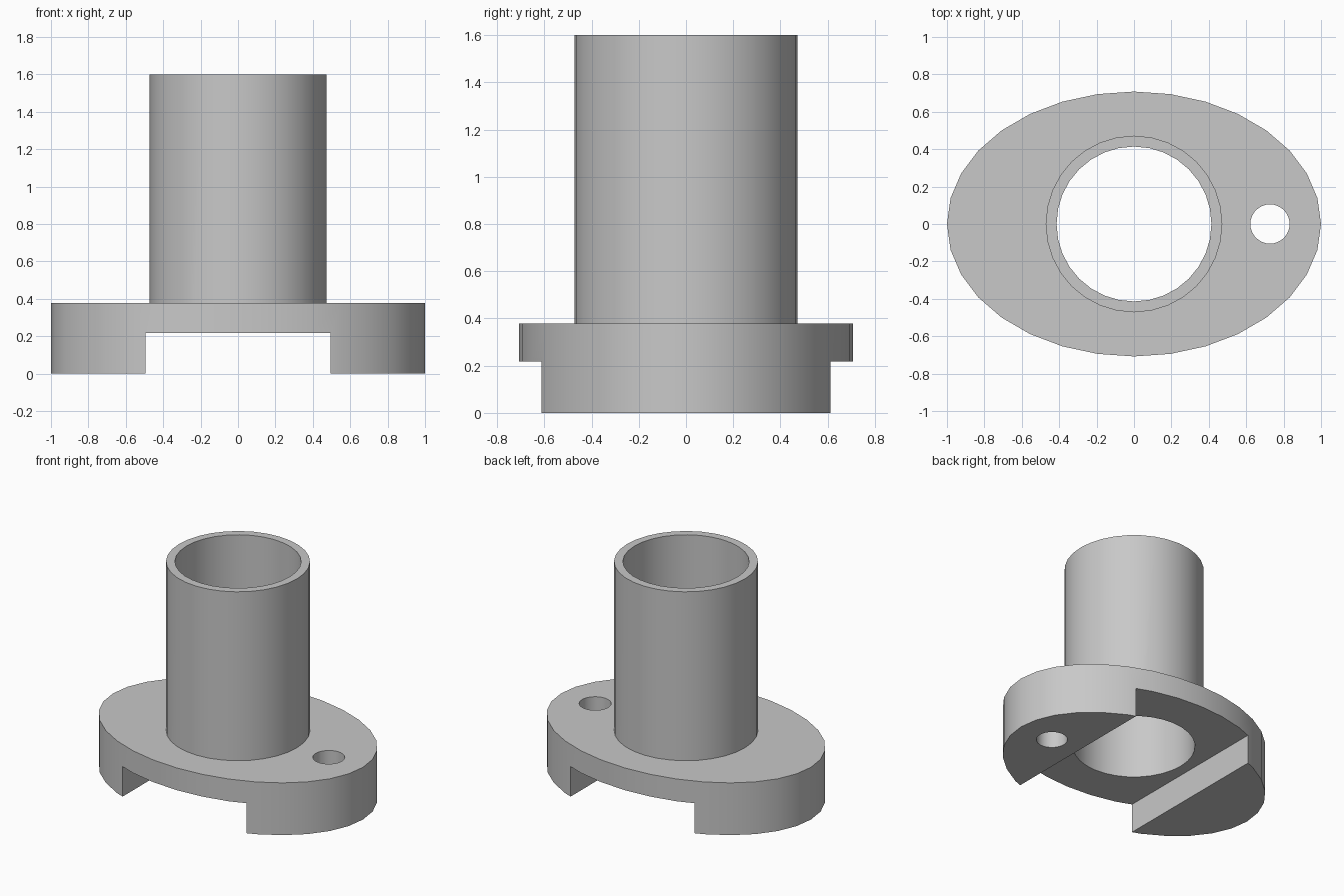
import bpy
import math

cube = bpy.data.objects.get("Cube")
if cube:
    bpy.data.objects.remove(cube, do_unlink=True)

SIDES = 32
BASE_TOP = 0.378
SLOT_TOP = 0.217
TOP = 1.6

grey = bpy.data.materials.new("plain_grey")
grey.use_nodes = True
colour = (0.58, 0.58, 0.58, 1)
grey.diffuse_color = colour
grey.node_tree.nodes["Principled BSDF"].inputs["Base Color"].default_value = colour


def cylinder(name, rx, ry, z0, z1, x=0):
    """Upright elliptical cylinder between two heights."""
    bpy.ops.mesh.primitive_cylinder_add(
        vertices=SIDES, radius=1, depth=z1 - z0, location=(x, 0, (z0 + z1) / 2))
    obj = bpy.context.object
    obj.name = name
    obj.scale = (rx, ry, 1)
    bpy.ops.object.transform_apply(location=True, rotation=False, scale=True)
    obj.data.materials.append(grey)
    return obj


def box(name, size, location):
    bpy.ops.mesh.primitive_cube_add(size=1, location=location)
    obj = bpy.context.object
    obj.name = name
    obj.scale = size
    bpy.ops.object.transform_apply(location=True, rotation=False, scale=True)
    obj.data.materials.append(grey)
    return obj


def combine(target, other, operation):
    """Apply an exact boolean and remove the helper."""
    mod = target.modifiers.new(operation.title(), "BOOLEAN")
    mod.operation = operation
    mod.solver = "EXACT"
    mod.object = other
    other.hide_render = True
    bpy.context.view_layer.objects.active = target
    bpy.ops.object.modifier_apply(modifier=mod.name)
    bpy.data.objects.remove(other, do_unlink=True)


# Oval flange with a tube rising from it
body = cylinder("flanged_tube", 1, 0.708, 0, BASE_TOP)
combine(body, cylinder("tube", 0.472, 0.472, 0.3, TOP), "UNION")

# Slot across the underside, central bore and side bolt hole
combine(body, box("slot_cutter", (0.99, 2, 2 * SLOT_TOP), (0, 0, 0)), "DIFFERENCE")
combine(body, cylinder("bore_cutter", 0.414, 0.414, -0.1, TOP + 0.1), "DIFFERENCE")
combine(body, cylinder("bolt_hole_cutter", 0.105, 0.105, -0.1, 0.6, 0.727), "DIFFERENCE")

# Smooth walls, crisp rims
bpy.ops.object.select_all(action="DESELECT")
body.select_set(True)
bpy.context.view_layer.objects.active = body
bpy.ops.object.shade_smooth_by_angle(angle=math.radians(30))
